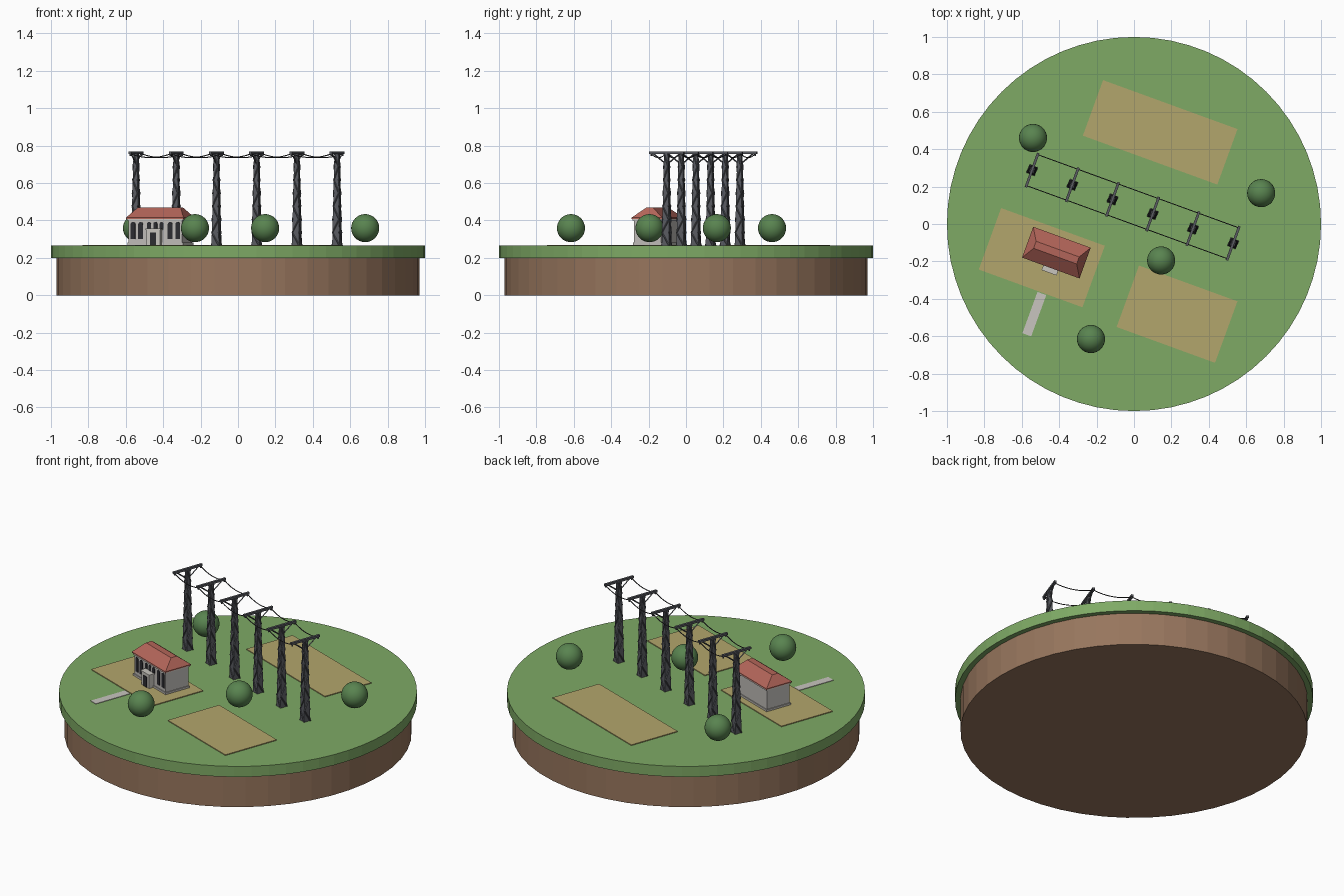
import bpy, bmesh, math
from mathutils import Matrix, Vector

if "Cube" in bpy.data.objects:
    bpy.data.objects.remove(bpy.data.objects["Cube"], do_unlink=True)

GROUND = 0.265
TILT = Matrix.Rotation(math.radians(-20), 4, 'Z')


def material(name, r, g, b):
    m = bpy.data.materials.new(name)
    m.use_nodes = True
    m.diffuse_color = (r, g, b, 1)
    m.node_tree.nodes["Principled BSDF"].inputs["Base Color"].default_value = (r, g, b, 1)
    return m


grass = material("grass green", 0.21, 0.40, 0.13)
soil = material("soil brown", 0.31, 0.18, 0.11)
straw = material("field straw", 0.45, 0.38, 0.15)
stone = material("path stone", 0.58, 0.56, 0.52)
plaster = material("wall grey", 0.52, 0.50, 0.48)
tile = material("roof red", 0.45, 0.13, 0.10)
dark = material("opening dark", 0.025, 0.025, 0.03)
steel = material("tower steel", 0.10, 0.105, 0.12)
cable = material("cable dark", 0.035, 0.035, 0.04)
leaf = material("leaf green", 0.10, 0.23, 0.08)


def finish(name, bm, mat, matrix=Matrix()):
    bmesh.ops.recalc_face_normals(bm, faces=bm.faces)
    mesh = bpy.data.meshes.new(name)
    bm.to_mesh(mesh)
    bm.free()
    mesh.materials.append(mat)
    ob = bpy.data.objects.new(name, mesh)
    ob.matrix_world = matrix
    bpy.context.collection.objects.link(ob)
    return ob


def placed(x, y):
    return Matrix.Translation((x, y, 0)) @ TILT


def add_block(bm, base, top, z0, z1, cx=0, cy=0):
    """Box or frustum from a base size to a top size."""
    rings = []
    for (w, d), z in ((base, z0), (top, z1)):
        rings.append([bm.verts.new((cx + sx * w / 2, cy + sy * d / 2, z))
                      for sx, sy in ((-1, -1), (1, -1), (1, 1), (-1, 1))])
    low, high = rings
    bm.faces.new(low)
    bm.faces.new(high)
    for i in range(4):
        j = (i + 1) % 4
        bm.faces.new((low[i], low[j], high[j], high[i]))


def add_rod(bm, a, b, radius, sides=4):
    a, b = Vector(a), Vector(b)
    turn = (b - a).to_track_quat('Z', 'Y').to_matrix().to_4x4()
    bmesh.ops.create_cone(bm, cap_ends=True, segments=sides, radius1=radius, radius2=radius,
                          depth=(b - a).length, matrix=Matrix.Translation((a + b) / 2) @ turn)


def block(name, size, z0, z1, mat, matrix, top=None):
    bm = bmesh.new()
    add_block(bm, size, top or size, z0, z1)
    return finish(name, bm, mat, matrix)


def disc(name, radius, z0, z1, sides, mat):
    bm = bmesh.new()
    bmesh.ops.create_cone(bm, cap_ends=True, segments=sides, radius1=radius, radius2=radius,
                          depth=z1 - z0, matrix=Matrix.Translation((0, 0, (z0 + z1) / 2)))
    return finish(name, bm, mat)


# Round base
disc("soil_base", 0.97, 0, 0.2, 48, soil)
disc("grass_top", 1.0, 0.2, GROUND, 64, grass)

# Fields and path
block("back_field", (0.765, 0.316), GROUND, 0.27, straw, placed(0.14, 0.49))
block("front_field", (0.56, 0.35), GROUND, 0.27, straw, placed(0.23, -0.482))
block("house_yard", (0.59, 0.35), GROUND, 0.27, straw, placed(-0.493, -0.18))
block("path", (0.05, 0.235), GROUND, 0.268, stone, placed(-0.533, -0.482))

# House body and hipped roof with a flat ridge
house = placed(-0.415, -0.153)
LENGTH, DEPTH = 0.305, 0.155
FRONT = -DEPTH / 2
block("house_walls", (LENGTH, DEPTH), GROUND, 0.408, plaster, house)
block("plinth", (LENGTH + 0.01, DEPTH + 0.01), GROUND, 0.282, plaster, house)
block("cornice", (LENGTH + 0.012, DEPTH + 0.012), 0.4, 0.409, stone, house)
block("eaves", (0.327, 0.175), 0.409, 0.415, tile, house)
block("roof", (0.327, 0.175), 0.415, 0.468, tile, house, top=(0.245, 0.04))

# Entrance porch
bm = bmesh.new()
add_block(bm, (0.075, 0.034), (0.075, 0.034), GROUND, 0.348, cy=FRONT - 0.017)
add_block(bm, (0.085, 0.038), (0.085, 0.038), 0.348, 0.356, cy=FRONT - 0.018)
finish("porch", bm, stone, house)
bm = bmesh.new()
add_block(bm, (0.034, 0.004), (0.034, 0.004), 0.27, 0.335, cy=FRONT - 0.035)
finish("door", bm, dark, house)


# Arched windows on the front wall
def add_arch(bm, x, z0, z1, width):
    r = width / 2
    outline = [(x - r, z0), (x + r, z0)]
    outline += [(x + r * math.cos(a), z1 - r + r * math.sin(a))
                for a in (math.pi * i / 8 for i in range(9))]
    face = bm.faces.new([bm.verts.new((px, FRONT + 0.001, pz)) for px, pz in outline])
    moved = bmesh.ops.extrude_face_region(bm, geom=[face])["geom"]
    bmesh.ops.translate(bm, vec=(0, -0.004, 0),
                        verts=[v for v in moved if isinstance(v, bmesh.types.BMVert)])


bm = bmesh.new()
for side in (-1, 1):
    add_arch(bm, side * 0.127, 0.302, 0.392, 0.026)
    add_arch(bm, side * 0.084, 0.302, 0.392, 0.026)
    add_arch(bm, side * 0.036, 0.358, 0.392, 0.022)
add_arch(bm, 0, 0.358, 0.392, 0.022)
finish("arched_windows", bm, dark, house)

# Row of power towers, each with lacing, a crossarm and braces
line = placed(-0.0075, 0.0925)
SPACING, COUNT = 0.2288, 6
stations = [(i - (COUNT - 1) / 2) * SPACING for i in range(COUNT)]
TOP, REACH = 0.757, 0.088


def half_width(t):
    return 0.021 - 0.010 * t


for n, x in enumerate(stations):
    bm = bmesh.new()
    add_block(bm, (0.042, 0.042), (0.022, 0.022), GROUND, TOP)
    bays = 7
    for k in range(bays):
        t0, t1 = k / bays, (k + 1) / bays
        flip = 1 if k % 2 else -1
        for q in range(4):
            spin = Matrix.Rotation(q * math.pi / 2, 4, 'Z')
            ends = [spin @ Vector((s * half_width(t), -half_width(t),
                                   GROUND + t * (TOP - GROUND)))
                    for s, t in ((-flip, t0), (flip, t1))]
            add_rod(bm, *ends, 0.004)
    finish(f"tower_{n + 1}", bm, steel, line @ Matrix.Translation((x, 0, 0)))

    bm = bmesh.new()
    add_block(bm, (0.014, 0.195), (0.014, 0.195), 0.755, 0.768)
    for s in (-1, 1):
        add_rod(bm, (0, s * 0.075, 0.757), (0, s * 0.008, 0.705), 0.004)
        add_rod(bm, (0, s * REACH, 0.745), (0, s * REACH, 0.757), 0.005, 6)
    finish(f"crossarm_{n + 1}", bm, steel, line @ Matrix.Translation((x, 0, 0)))

# Sagging cables between the crossarm ends
for side, label in ((-1, "front"), (1, "back")):
    bm = bmesh.new()
    for x0, x1 in zip(stations, stations[1:]):
        points = []
        for i in range(9):
            t = i / 8
            points.append((x0 + (x1 - x0) * t, side * REACH, 0.756 - 0.08 * t * (1 - t)))
        for a, b in zip(points, points[1:]):
            add_rod(bm, a, b, 0.0028, 6)
    finish(f"{label}_cable", bm, cable, line)

# Round trees
for n, (x, y) in enumerate(((-0.54, 0.46), (0.68, 0.165), (0.145, -0.195), (-0.23, -0.615))):
    bm = bmesh.new()
    bmesh.ops.create_uvsphere(bm, u_segments=32, v_segments=16, radius=0.075)
    for f in bm.faces:
        f.smooth = True
    finish(f"tree_{n + 1}", bm, leaf, Matrix.Translation((x, y, 0.359)))
